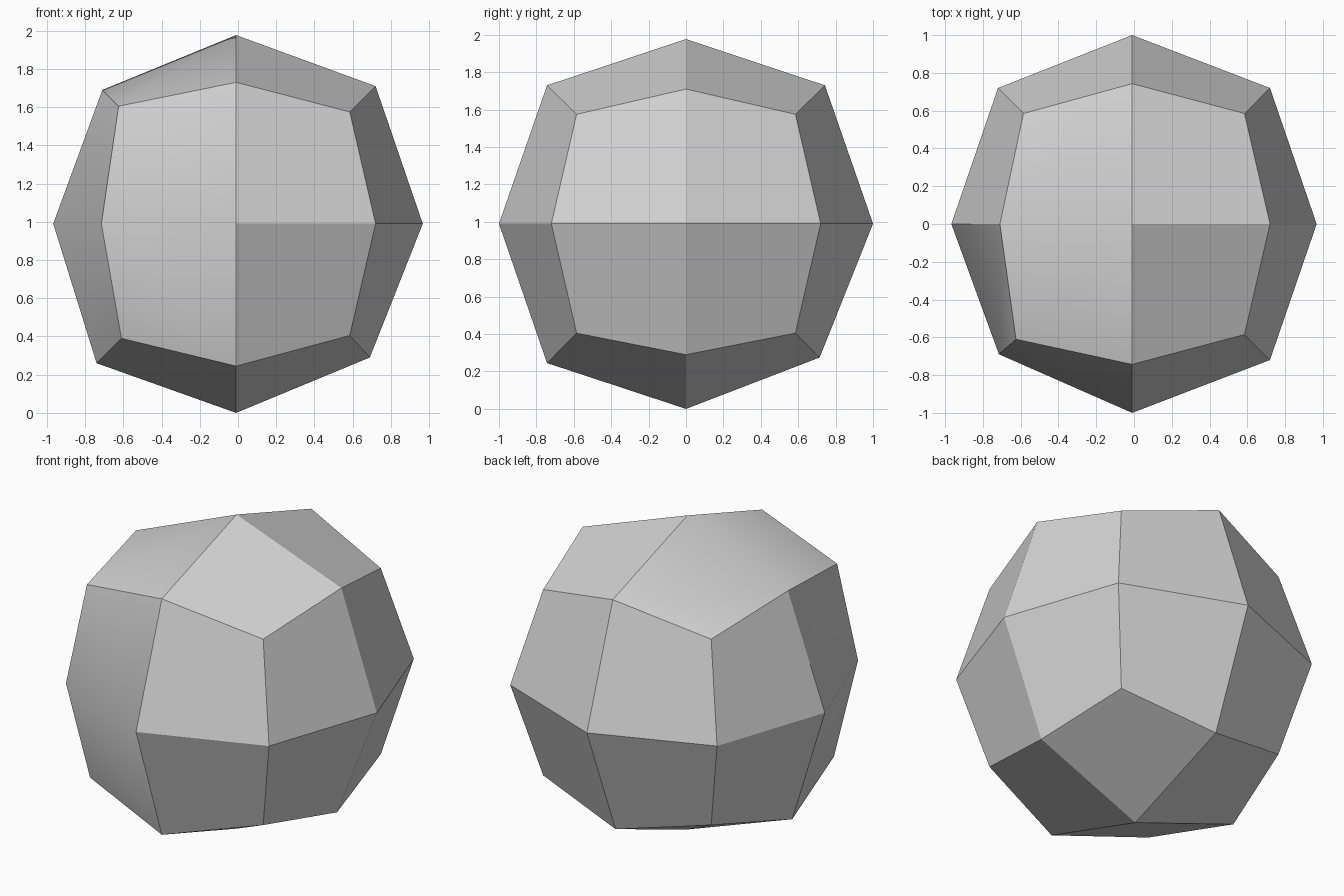
import bpy
import bmesh
import math
from mathutils import Vector

if "Cube" in bpy.data.objects:
    bpy.data.objects.remove(bpy.data.objects["Cube"], do_unlink=True)

# Single stone-grey colour
grey = bpy.data.materials.new("stone_grey")
grey.use_nodes = True
colour = (0.65, 0.65, 0.65, 1)
grey.diffuse_color = colour
grey.node_tree.nodes["Principled BSDF"].inputs["Base Color"].default_value = colour

# Distance along each axis for face centres, edge middles and corners
REACH = {1: 1.0, 2: 0.72, 3: 0.585}
CENTRE = Vector((0, 0, 0.99))

# Uneven, hand-shaped points, keyed by the side they lie on
SHAPED = {
    (1, 0, 0): (0.967, 0, 0),
    (-1, 0, 0): (-0.967, 0, 0),
    (0, 0, 1): (-0.01, 0, 0.987),
    (0, 0, -1): (-0.01, 0, -0.99),
    (0, -1, 0): (-0.01, -1, 0),
    (0, 1, 0): (-0.01, 1, 0),
    (0, -1, 1): (-0.01, -0.743, 0.74),
    (0, 1, 1): (-0.01, 0.743, 0.74),
    (0, -1, -1): (-0.01, -0.743, -0.745),
    (0, 1, -1): (-0.01, 0.715, -0.715),
    (-1, 0, 1): (-0.71, 0, 0.70),
    (-1, 0, -1): (-0.74, 0, -0.73),
    (1, 0, -1): (0.69, 0, -0.70),
    (-1, -1, 0): (-0.715, -0.69, 0),
    (-1, -1, 1): (-0.625, -0.61, 0.615),
    (-1, -1, -1): (-0.61, -0.60, -0.60),
}

# Cube cut once on every side, then rounded out to a faceted ball
bm = bmesh.new()
bmesh.ops.create_cube(bm, size=2)
bmesh.ops.subdivide_edges(bm, edges=bm.edges[:], cuts=1, use_grid_fill=True)
for v in bm.verts:
    side = tuple(round(c) for c in v.co)
    reach = REACH[sum(abs(c) for c in side)]
    v.co = CENTRE + Vector(SHAPED.get(side, Vector(side) * reach))
bmesh.ops.recalc_face_normals(bm, faces=bm.faces[:])

mesh = bpy.data.meshes.new("faceted_ball")
bm.to_mesh(mesh)
bm.free()
mesh.materials.append(grey)
ball = bpy.data.objects.new("faceted_ball", mesh)
bpy.context.collection.objects.link(ball)

# Crisp facets, with only the shallowest crease blended
bpy.ops.object.select_all(action="DESELECT")
ball.select_set(True)
bpy.context.view_layer.objects.active = ball
bpy.ops.object.shade_smooth_by_angle(angle=math.radians(31))
